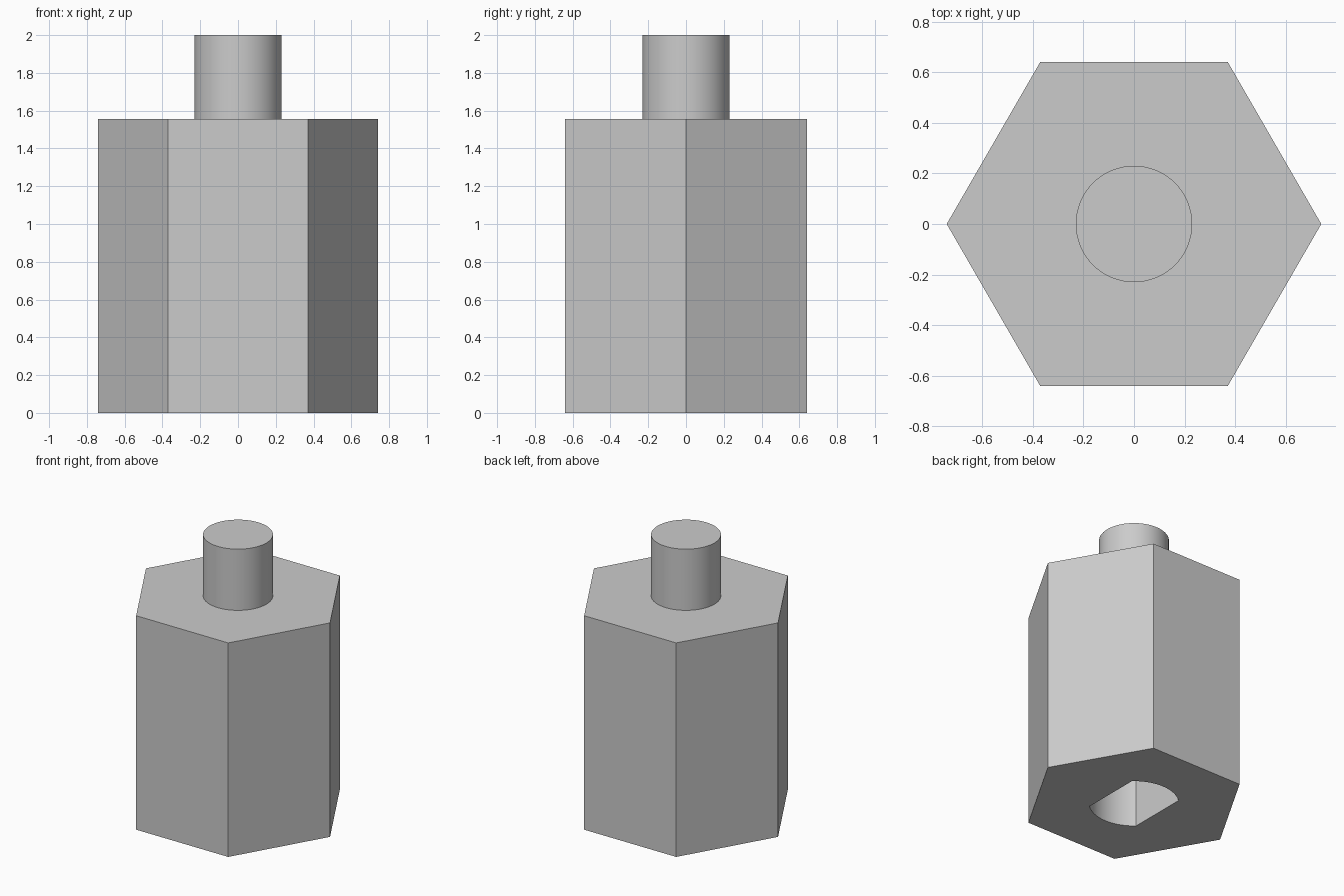
import bpy, bmesh, math

cube = bpy.data.objects.get("Cube")
if cube:
    bpy.data.objects.remove(cube, do_unlink=True)

HEX_RADIUS, HEX_TOP = 0.74, 1.555
STUD_RADIUS, STUD_TOP = 0.23, 2.0
BORE_RADIUS, BORE_HALF_WIDTH, BORE_DEPTH = 0.295, 0.2, 0.9

grey = bpy.data.materials.new("light grey")
grey.use_nodes = True
colour = (0.6, 0.6, 0.6, 1)
grey.diffuse_color = colour
grey.node_tree.nodes["Principled BSDF"].inputs["Base Color"].default_value = colour


def prism(name, outline, bottom, top):
    """Extrude an xy outline between two heights."""
    bm = bmesh.new()
    base = bm.faces.new([bm.verts.new((x, y, bottom)) for x, y in outline])
    result = bmesh.ops.extrude_face_region(bm, geom=[base], use_keep_orig=True)
    moved = [v for v in result["geom"] if isinstance(v, bmesh.types.BMVert)]
    bmesh.ops.translate(bm, verts=moved, vec=(0, 0, top - bottom))
    bmesh.ops.recalc_face_normals(bm, faces=bm.faces)
    mesh = bpy.data.meshes.new(name)
    bm.to_mesh(mesh)
    bm.free()
    mesh.materials.append(grey)
    obj = bpy.data.objects.new(name, mesh)
    bpy.context.collection.objects.link(obj)
    return obj


def arc(radius, start, end, steps):
    angles = [start + (end - start) * i / steps for i in range(steps + 1)]
    return [(radius * math.cos(a), radius * math.sin(a)) for a in angles]


def select_only(obj):
    bpy.ops.object.select_all(action='DESELECT')
    obj.select_set(True)
    bpy.context.view_layer.objects.active = obj


# Hexagonal body and round stud
body = prism("hex_body", arc(HEX_RADIUS, 0, math.tau, 6)[:-1], 0, HEX_TOP)
stud = prism("top_stud", arc(STUD_RADIUS, 0, math.tau, 64)[:-1], HEX_TOP, STUD_TOP)

# Blind bore in the underside: round ends, two flat sides
corner = math.acos(BORE_HALF_WIDTH / BORE_RADIUS)
back_arc = arc(BORE_RADIUS, corner, math.pi - corner, 24)
front_arc = [(-x, -y) for x, y in back_arc]
cutter = prism("bore_cutter", back_arc + front_arc, -0.1, BORE_DEPTH)
cutter.hide_render = True

cut = body.modifiers.new("bore", 'BOOLEAN')
cut.operation = 'DIFFERENCE'
cut.solver = 'EXACT'
cut.object = cutter
select_only(body)
bpy.ops.object.modifier_apply(modifier=cut.name)
bpy.data.objects.remove(cutter, do_unlink=True)

# Smooth curved walls, sharp edges
for part in (body, stud):
    select_only(part)
    bpy.ops.object.shade_smooth_by_angle(angle=math.radians(30))
